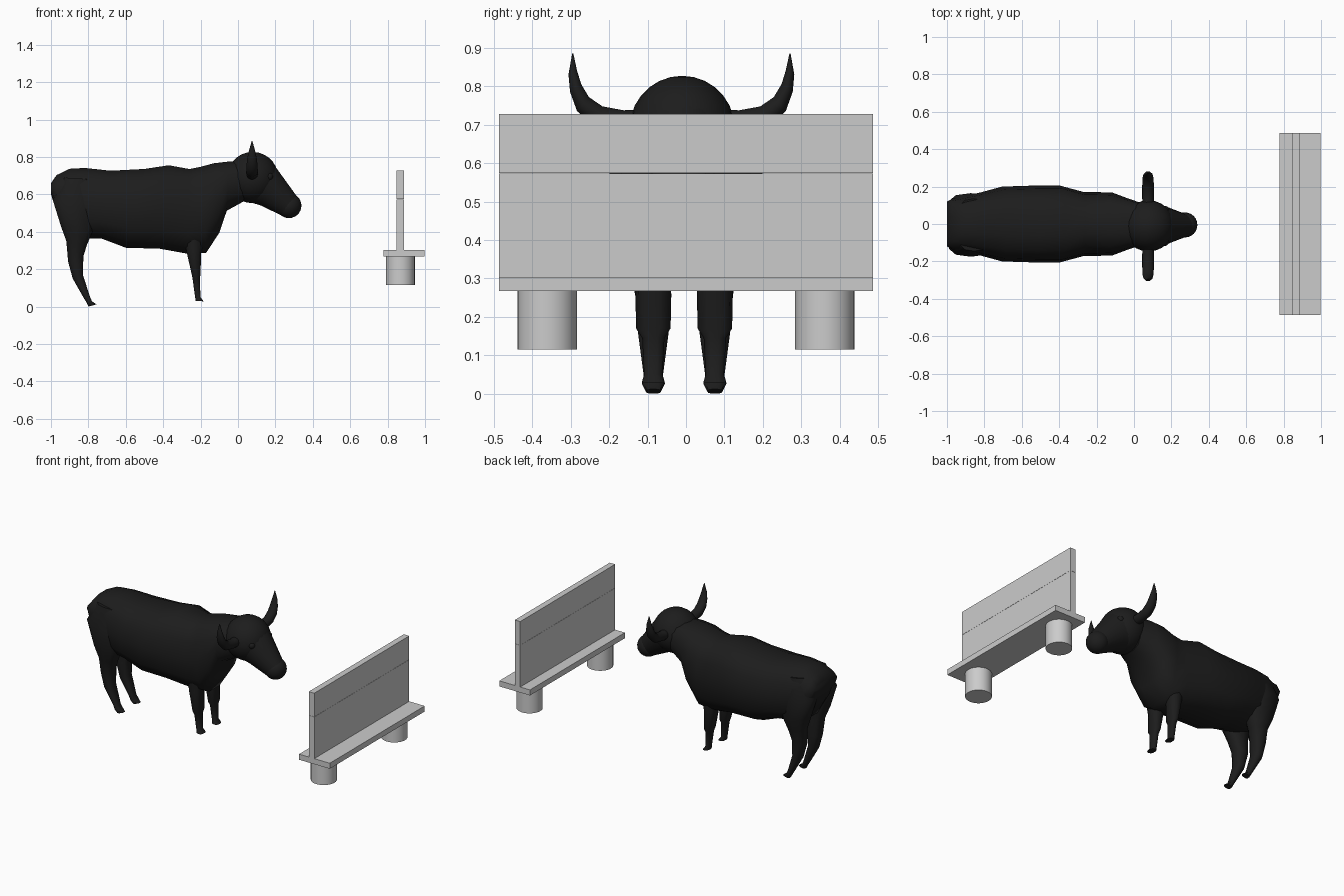
import bpy, bmesh
from math import sin, cos, pi, copysign
from mathutils import Vector

black = bpy.data.materials.new("black_hide")
black.diffuse_color = (0.012, 0.012, 0.012, 1)


def finish(obj, mirror=False, y=0.0, black_part=True, angle=0.9):
    obj.location.y += y
    if black_part:
        obj.data.materials.append(black)
    if mirror:
        mod = obj.modifiers.new("mirror", "MIRROR")
        mod.use_axis = (False, True, False)
    bpy.ops.object.select_all(action="DESELECT")
    obj.select_set(True)
    bpy.context.view_layer.objects.active = obj
    bpy.ops.object.shade_smooth_by_angle(angle=angle)


def loft(name, rings, sides=12, power=1.0, sideways=False, **kw):
    """Skin rings given as (u1, z1, u2, z2, depth centre, depth half-width).
    u is x and depth is y, or the other way round when sideways."""
    bm = bmesh.new()
    loops = []
    for u1, z1, u2, z2, mid, half in rings:
        loop = []
        for i in range(sides):
            a = 2 * pi * (i + 0.5) / sides
            c = copysign(abs(cos(a)) ** power, cos(a))
            s = copysign(abs(sin(a)) ** power, sin(a))
            u = (u1 + u2) / 2 + c * (u1 - u2) / 2
            z = (z1 + z2) / 2 + c * (z1 - z2) / 2
            d = mid + s * half
            loop.append(bm.verts.new((d, u, z) if sideways else (u, d, z)))
        loops.append(loop)
    for p, q in zip(loops, loops[1:]):
        for i in range(sides):
            j = (i + 1) % sides
            bm.faces.new((p[i], p[j], q[j], q[i]))
    bm.faces.new(loops[0])
    bm.faces.new(loops[-1])
    bmesh.ops.recalc_face_normals(bm, faces=bm.faces)
    mesh = bpy.data.meshes.new(name)
    bm.to_mesh(mesh)
    bm.free()
    obj = bpy.data.objects.new(name, mesh)
    bpy.context.collection.objects.link(obj)
    finish(obj, **kw)
    return obj


def ball(name, loc, scale, **kw):
    bpy.ops.mesh.primitive_uv_sphere_add(segments=24, ring_count=14, location=(loc[0], 0, loc[2]))
    obj = bpy.context.object
    obj.name = name
    for v in obj.data.vertices:
        v.co = Vector((v.co.x * scale, v.co.y * scale + loc[1], v.co.z * scale))
    finish(obj, **kw)


def box(name, x, y, z):
    bpy.ops.mesh.primitive_cube_add(size=1, location=[sum(r) / 2 for r in (x, y, z)])
    obj = bpy.context.object
    obj.name = name
    obj.scale = [r[1] - r[0] for r in (x, y, z)]


# Torso, from rump to neck (top point, bottom point)
loft("torso", [
    (-1.00, 0.66, -1.00, 0.60, 0, 0.12),
    (-0.97, 0.705, -0.975, 0.52, 0, 0.135),
    (-0.90, 0.74, -0.91, 0.40, 0, 0.15),
    (-0.82, 0.745, -0.81, 0.36, 0, 0.17),
    (-0.68, 0.73, -0.73, 0.36, 0, 0.20),
    (-0.50, 0.74, -0.60, 0.31, 0, 0.205),
    (-0.37, 0.76, -0.42, 0.305, 0, 0.205),
    (-0.26, 0.74, -0.27, 0.278, 0, 0.17),
    (-0.20, 0.752, -0.17, 0.283, 0, 0.17),
    (-0.13, 0.77, -0.10, 0.39, 0, 0.168),
    (-0.05, 0.778, -0.06, 0.51, 0, 0.145),
    (0.06, 0.78, 0.03, 0.56, 0, 0.11),
], sides=14, power=0.8)

# Hind legs with thigh and hoof (rear point, front point)
loft("hind_legs", [
    (-0.93, 0.69, -0.78, 0.68, 0.09, 0.05),
    (-0.995, 0.57, -0.75, 0.55, 0.10, 0.07),
    (-0.95, 0.43, -0.77, 0.41, 0.10, 0.065),
    (-0.92, 0.35, -0.805, 0.33, 0.09, 0.052),
    (-0.91, 0.24, -0.825, 0.27, 0.08, 0.047),
    (-0.885, 0.15, -0.828, 0.17, 0.08, 0.04),
    (-0.825, 0.045, -0.79, 0.05, 0.08, 0.025),
    (-0.812, 0.025, -0.78, 0.028, 0.08, 0.03),
    (-0.80, 0.0, -0.755, 0.012, 0.08, 0.02),
], sides=10, power=0.8, mirror=True, y=-0.005)

# Front legs
loft("front_legs", [
    (-0.30, 0.46, -0.16, 0.46, 0.085, 0.055),
    (-0.278, 0.30, -0.195, 0.29, 0.08, 0.047),
    (-0.248, 0.17, -0.20, 0.17, 0.08, 0.045),
    (-0.243, 0.145, -0.203, 0.145, 0.08, 0.029),
    (-0.23, 0.05, -0.20, 0.05, 0.08, 0.024),
    (-0.227, 0.03, -0.183, 0.028, 0.08, 0.03),
], sides=10, power=0.8, mirror=True, y=-0.005)

# Head, snout and nose
ball("head", (0.078, 0, 0.69), 0.137, y=-0.01)
loft("snout", [
    (0.155, 0.80, 0.05, 0.56, 0, 0.12),
    (0.20, 0.75, 0.12, 0.54, 0, 0.105),
    (0.315, 0.59, 0.235, 0.485, 0, 0.06),
], sides=20, y=-0.008)
ball("nose", (0.272, 0, 0.54), 0.067, y=-0.005)
ball("eyes", (0.165, 0.085, 0.695), 0.022, mirror=True, y=-0.01)

# Horns: upper/inner point, lower/outer point in the yz plane
loft("horns", [
    (0.08, 0.74, 0.08, 0.68, 0.075, 0.03),
    (0.15, 0.738, 0.155, 0.68, 0.075, 0.031),
    (0.205, 0.748, 0.23, 0.695, 0.075, 0.031),
    (0.24, 0.772, 0.272, 0.735, 0.075, 0.03),
    (0.26, 0.805, 0.29, 0.785, 0.075, 0.025),
    (0.271, 0.84, 0.294, 0.83, 0.075, 0.016),
    (0.281, 0.885, 0.284, 0.885, 0.075, 0.002),
], sides=14, sideways=True, mirror=True, y=-0.012)

# Bench: seat, two backrest planks and round legs
width = (-0.486, 0.486)
box("bench_seat", (0.778, 0.998), width, (0.267, 0.303))
box("backrest_lower_plank", (0.848, 0.887), width, (0.303, 0.573))
box("backrest_upper_plank", (0.848, 0.887), width, (0.574, 0.727))
for side in (-1, 1):
    bpy.ops.mesh.primitive_cylinder_add(vertices=32, radius=0.077, depth=0.152,
                                        location=(0.868, side * 0.361, 0.191))
    leg = bpy.context.object
    leg.name = "bench_leg"
    finish(leg, black_part=False, angle=0.6)
